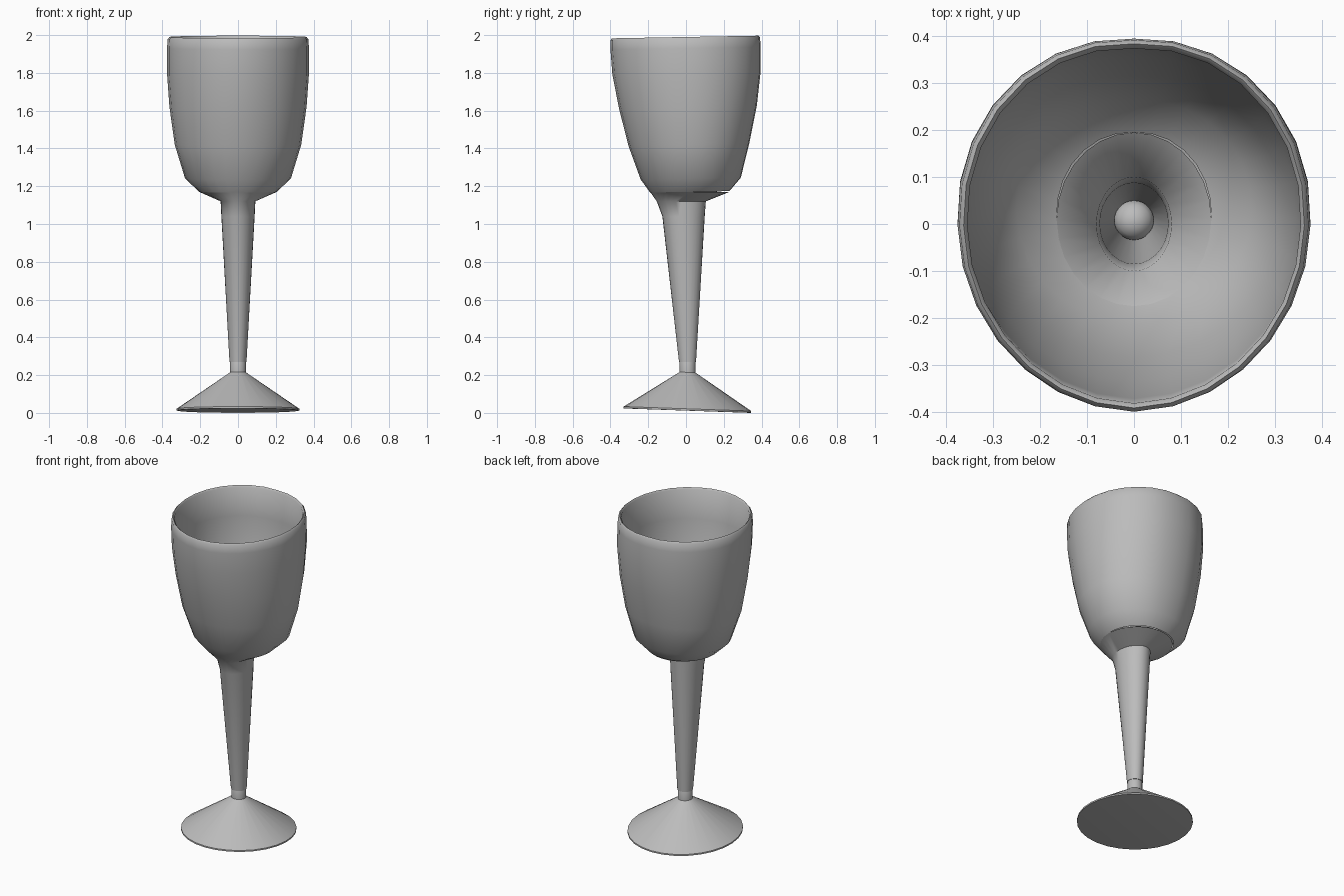
import bpy
import bmesh
import math

cube = bpy.data.objects.get("Cube")
if cube:
    bpy.data.objects.remove(cube, do_unlink=True)

SEGMENTS = 28

grey = bpy.data.materials.new("plain grey")
grey.use_nodes = True
COLOUR = (0.5, 0.5, 0.5, 1.0)
grey.diffuse_color = COLOUR
grey.node_tree.nodes["Principled BSDF"].inputs["Base Color"].default_value = COLOUR


def loft(name, rings, tilt=0.0, bulge=0.0, cap_start=False, cap_end=False, angle=40):
    """Skin a stack of oval rings, each (z, front y, back y, half width)."""
    bm = bmesh.new()
    loops = []
    for z, front, back, half_width in rings:
        centre, depth = (front + back) / 2, (back - front) / 2
        loop = []
        for i in range(SEGMENTS):
            a = math.tau * i / SEGMENTS
            # fuller shoulders on the back half
            swell = 1 + bulge * abs(math.sin(2 * a)) * (1 if math.sin(a) > 0 else -0.4)
            y = centre + depth * math.sin(a) * swell
            x = half_width * math.cos(a) * swell
            loop.append(bm.verts.new((x, y, z + tilt * y)))
        loops.append(loop)
    for low, high in zip(loops, loops[1:]):
        for i in range(SEGMENTS):
            j = (i + 1) % SEGMENTS
            bm.faces.new((low[i], low[j], high[j], high[i]))
    if cap_start:
        bm.faces.new(loops[0][::-1])
    if cap_end:
        bm.faces.new(loops[-1])
    mesh = bpy.data.meshes.new(name)
    bm.to_mesh(mesh)
    bm.free()
    mesh.materials.append(grey)
    obj = bpy.data.objects.new(name, mesh)
    bpy.context.collection.objects.link(obj)
    bpy.ops.object.select_all(action="DESELECT")
    obj.select_set(True)
    bpy.context.view_layer.objects.active = obj
    bpy.ops.object.shade_smooth_by_angle(angle=math.radians(angle))
    return obj


# Bowl: outer wall up, rounded lip, inner wall down
bottom_edge = (1.17, -0.19, 0.23, 0.205)
inner_edge = (1.195, -0.175, 0.195, 0.165)
loft("bowl", [
    bottom_edge,
    (1.24, -0.24, 0.29, 0.28),
    (1.42, -0.305, 0.335, 0.335),
    (1.62, -0.355, 0.375, 0.363),
    (1.8, -0.39, 0.395, 0.376),
    (1.93, -0.4, 0.395, 0.376),
    (1.98, -0.4, 0.392, 0.372),
    (1.99, -0.392, 0.384, 0.363),
    (1.98, -0.382, 0.374, 0.355),
    (1.8, -0.372, 0.377, 0.358),
    (1.62, -0.337, 0.357, 0.345),
    (1.42, -0.285, 0.315, 0.317),
    (1.25, -0.215, 0.265, 0.25),
    inner_edge,
], tilt=0.018, bulge=0.025, angle=60)

# Stem: hollow funnel, inside down then outside up
loft("stem", [
    inner_edge,
    (1.12, -0.1, 0.1, 0.08),
    (1.03, -0.085, 0.088, 0.073),
    (0.27, -0.034, 0.05, 0.042),
    (0.27, -0.037, 0.053, 0.045),
    (1.04, -0.125, 0.099, 0.088),
    (1.12, -0.155, 0.105, 0.092),
    bottom_edge,
], tilt=0.0, angle=60)

# Foot: tilted cone with a short neck and a domed tip inside the stem
loft("foot", [
    (0.012, -0.322, 0.337, 0.317),
    (0.013, -0.33, 0.345, 0.325),
    (0.022, -0.33, 0.345, 0.325),
    (0.215, -0.034, 0.05, 0.042),
    (0.285, -0.034, 0.05, 0.042),
    (0.302, -0.025, 0.041, 0.033),
    (0.312, -0.01, 0.026, 0.018),
    (0.315, 0.003, 0.013, 0.005),
], tilt=-0.035, cap_start=True, cap_end=True, angle=50)
